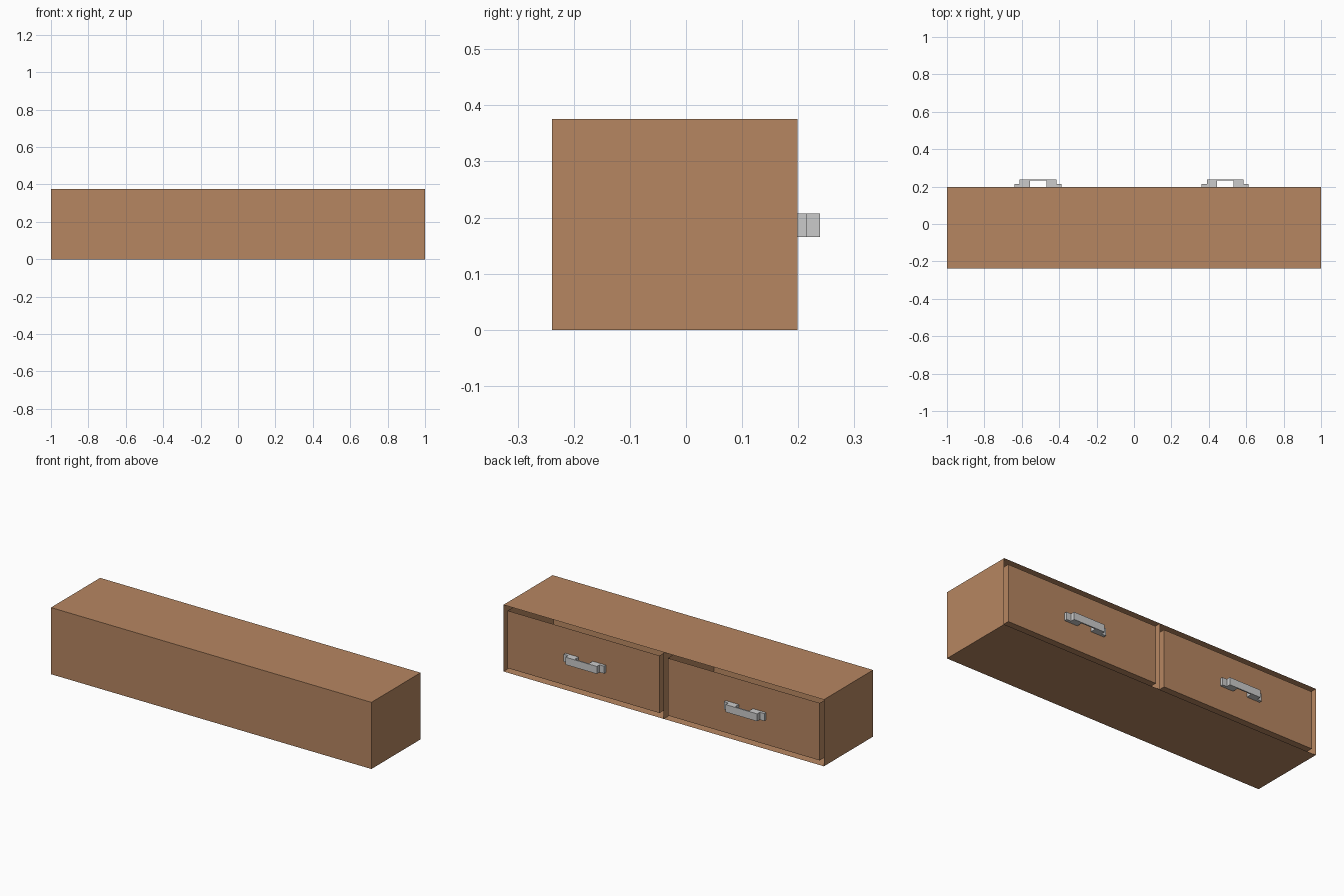
import bpy, bmesh

if "Cube" in bpy.data.objects:
    bpy.data.objects.remove(bpy.data.objects["Cube"])

def material(name, color):
    m = bpy.data.materials.new(name)
    m.diffuse_color = color
    m.use_nodes = True
    m.node_tree.nodes["Principled BSDF"].inputs["Base Color"].default_value = m.diffuse_color
    return m

wood = material("wood", (0.47, 0.24, 0.12, 1))

def finish(name, bm, mat=None):
    bmesh.ops.recalc_face_normals(bm, faces=bm.faces)
    me = bpy.data.meshes.new(name)
    bm.to_mesh(me)
    bm.free()
    if mat:
        me.materials.append(mat)
    ob = bpy.data.objects.new(name, me)
    bpy.context.collection.objects.link(ob)
    return ob

def box(name, lo, hi, mat=wood, open_normal=None, rims=()):
    """Box; faces along open_normal get inset and pushed in to form cavities."""
    bm = bmesh.new()
    bmesh.ops.create_cube(bm, size=1)
    for v in bm.verts:
        v.co = [lo[i] + (v.co[i] + 0.5) * (hi[i] - lo[i]) for i in range(3)]
    return bm if name is None else finish(name, bm, mat)

def hollow(bm, axis, x_mid, rim, depth):
    """Split the face on the +axis side at x_mid (if given), inset and sink it."""
    if x_mid is not None:
        bmesh.ops.bisect_plane(bm, geom=bm.verts[:] + bm.edges[:] + bm.faces[:],
                               plane_co=(x_mid, 0, 0), plane_no=(1, 0, 0))
    bm.normal_update()
    faces = [f for f in bm.faces if f.normal[axis] > 0.9]
    bmesh.ops.inset_individual(bm, faces=faces, thickness=rim)
    for f in faces:
        for v in f.verts:
            v.co[axis] -= depth

W, Y0, Y1, H, T = 1.0, -0.239, 0.199, 0.376, 0.022

# Carcass with two drawer openings in the +y side
bm = box(None, (-W, Y0, 0), (W, Y1, H))
hollow(bm, 1, 0.0, T, Y1 - Y0 - T)
for v in bm.verts:
    # sides of the openings next to the thin centre divider
    if abs(v.co.x) > 0.001 and abs(v.co.x) < 0.1:
        v.co.x = 0.022 if v.co.x > 0 else -0.022
finish("cabinet_body", bm, wood)

# Half outline of the handle: foot, post and bridge, mirrored about its centre
half = [(0.126, 0.0), (0.126, 0.016), (0.098, 0.016), (0.098, 0.040)]
inner = [(0.044, 0.033), (0.044, 0.0)]
outline = half + [(-x, y) for x, y in reversed(half)] \
    + [(-x, y) for x, y in reversed(inner)] + inner

for label, x0, cx in (("right", 0.022, 0.487), ("left", -0.978, -0.513)):
    # Open-topped drawer, leaving a thin gap around its front
    g = 0.004
    bm = box(None, (x0 + g, Y0 + T + 0.01, T + g), (x0 + 0.956 - g, Y1, H - T - g))
    hollow(bm, 2, None, 0.02, H - 2 * T - 2 * g - 0.02)
    finish(label + "_drawer", bm, wood)

    # Bridge-shaped pull handle
    bm = bmesh.new()
    f = bm.faces.new([bm.verts.new((cx + x, Y1 + y, 0.165)) for x, y in outline])
    ext = bmesh.ops.extrude_face_region(bm, geom=[f])["geom"]
    for v in ext:
        if isinstance(v, bmesh.types.BMVert):
            v.co.z = 0.207
    finish(label + "_handle", bm)
